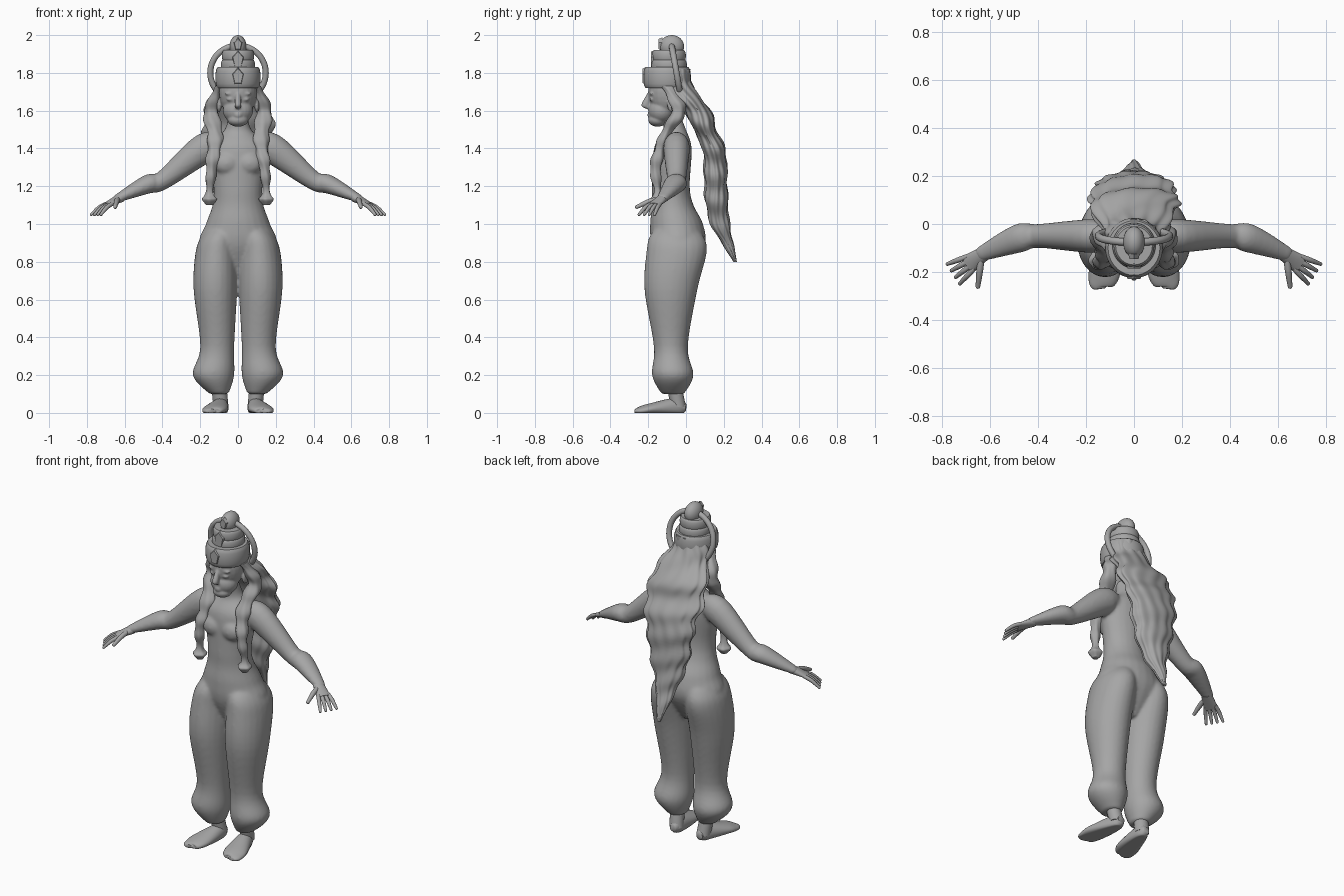
import bpy, bmesh, math
from mathutils import Vector, Matrix

default_cube = bpy.data.objects.get("Cube")
if default_cube:
    bpy.data.objects.remove(default_cube, do_unlink=True)

clay = bpy.data.materials.new("grey_clay")
grey = (.38, .38, .38, 1)
clay.diffuse_color = grey
clay.use_nodes = True
for node in clay.node_tree.nodes:
    if node.type == 'BSDF_PRINCIPLED':
        node.inputs["Base Color"].default_value = grey


def spline(rows, steps):
    """Catmull-Rom interpolation through rows of numbers."""
    result, last = [], len(rows) - 1
    for i in range(last):
        before, start, end, after = rows[max(i - 1, 0)], rows[i], rows[i + 1], rows[min(i + 2, last)]
        for step in range(steps):
            t = step / steps
            result.append([q + t / 2 * (r - p + t * (2 * p - 5 * q + 4 * r - w + t * (3 * (q - r) + w - p)))
                           for p, q, r, w in zip(before, start, end, after)])
    return result + [list(rows[last])]


def sweep(bm, rows, side=1, flat=True, steps=6, sides=24, ripple=None):
    """Skin elliptical rings (x, y, z, radius, radius); flat rings lie level."""
    rows = spline(rows, steps)
    centres = [Vector((row[0] * side, row[1], row[2])) for row in rows]
    rings = []
    for i, row in enumerate(rows):
        first, second = Vector((1, 0, 0)), Vector((0, 1, 0))
        if not flat:
            following = centres[min(i + 1, len(centres) - 1)]
            tangent = (following - centres[max(i - 1, 0)]).normalized()
            upward = Vector((0, 0, 1))
            first = (upward - tangent * upward.dot(tangent)).normalized()
            second = tangent.cross(first)
        ring = []
        for k in range(sides):
            angle = math.tau * k / sides
            factor = ripple(angle, row[2]) if ripple else 1
            offset = first * math.cos(angle) * row[3] + second * math.sin(angle) * row[4]
            point = centres[i] + offset * factor
            point.z = max(point.z, 0)
            ring.append(bm.verts.new(point))
        rings.append(ring)
    for lower, upper in zip(rings, rings[1:]):
        for k in range(sides):
            n = (k + 1) % sides
            bm.faces.new((lower[k], lower[n], upper[n], upper[k]))
    bm.faces.new(rings[0][::-1])
    bm.faces.new(rings[-1])


def blob(bm, centre, radii):
    placing = Matrix.Translation(centre) @ Matrix.Diagonal((*radii, 1))
    bmesh.ops.create_uvsphere(bm, u_segments=24, v_segments=16, radius=1, matrix=placing)


def finger(bm, root, tip, radius, side):
    """A tapered, slightly curled digit with a rounded end."""
    end_radius = radius * .7
    knuckle = (root + tip) / 2 + Vector((0, 0, .008))
    sweep(bm, [(*root, radius, radius), (*knuckle, radius, radius), (*tip, end_radius, end_radius)],
          side, flat=False, sides=12)
    blob(bm, (tip.x * side, tip.y, tip.z), [end_radius] * 3)


def shade(ob, angle):
    bpy.ops.object.select_all(action='DESELECT')
    ob.select_set(True)
    bpy.context.view_layer.objects.active = ob
    bpy.ops.object.shade_smooth_by_angle(angle=math.radians(angle))


def finish(bm, name, voxel=None, angle=60):
    """Turn the mesh into an object, blending overlapping shells if asked."""
    bmesh.ops.recalc_face_normals(bm, faces=bm.faces)
    mesh = bpy.data.meshes.new(name)
    bm.to_mesh(mesh)
    bm.free()
    mesh.materials.append(clay)
    ob = bpy.data.objects.new(name, mesh)
    bpy.context.collection.objects.link(ob)
    shade(ob, angle)
    if voxel:
        blend = ob.modifiers.new("blend", 'REMESH')
        blend.mode = 'VOXEL'
        blend.voxel_size = voxel
        blend.use_smooth_shade = True
        soften = ob.modifiers.new("soften", 'SMOOTH')
        soften.iterations = 8


# Torso, gathered trousers and arms blended into one body
bm = bmesh.new()
sweep(bm, [(0, -.05, .72, .03, .06), (0, -.04, .88, .2, .14), (0, -.05, 1, .17, .14),
           (0, -.07, 1.1, .135, .11), (0, -.08, 1.2, .13, .1), (0, -.07, 1.4, .155, .1),
           (0, -.06, 1.5, .07, .06), (0, -.09, 1.6, .05, .05)])
for side in (-1, 1):
    sweep(bm, [(.1, -.07, .1, .05, .06), (.13, -.07, .2, .11, .11), (.11, -.08, .35, .09, .09),
               (.12, -.08, .65, .115, .14), (.115, -.05, .85, .11, .16), (.1, -.05, .94, .09, .14),
               (.08, -.05, 1, .05, .08)], side)
    sweep(bm, [(.1, -.05, 1.4, .06, .05), (.18, -.05, 1.4, .08, .07), (.4, -.05, 1.23, .05, .05),
               (.48, -.06, 1.21, .05, .06), (.65, -.13, 1.13, .02, .03)], side, flat=False)
    blob(bm, (side * .06, -.14, 1.32), (.07, .05, .06))
finish(bm, "body", voxel=.009)

# Hands: a flat palm with four spread fingers and a thumb
bm = bmesh.new()
wrist = Vector((.62, -.12, 1.14))
ahead = Vector((.75, -.5, -.4))
across = Vector((.5, .8, 0))
droop = Vector((0, 0, -.02))
knuckles = wrist + ahead * .1
for side in (-1, 1):
    sweep(bm, [(*wrist, .025, .03), (*knuckles, .012, .04)], side, flat=False)
    for spread in (-1.5, -.5, .5, 1.5):
        root = knuckles + across * spread * .02 - ahead * .02
        finger(bm, root, root + (ahead + across * spread * .15) * .095 + droop, .011, side)
    finger(bm, wrist + ahead * .02, wrist + Vector((.03, -.14, -.05)), .014, side)
finish(bm, "hands")

# Bare feet, turned slightly outwards
bm = bmesh.new()
for side in (-1, 1):
    sweep(bm, [(.09, 0, .03, .02, .02), (.09, -.05, .03, .05, .04), (.12, -.19, .02, .03, .065),
               (.14, -.25, .01, .02, .05), (.14, -.27, .01, .01, .02)], side, flat=False)
    sweep(bm, [(.09, -.04, .03, .04, .04), (.1, -.06, .13, .04, .04)], side)
finish(bm, "feet")

# Head with nose, lips, eyes and ears
bm = bmesh.new()
blob(bm, (0, -.1, 1.7), (.1, .1, .14))
blob(bm, (0, -.13, 1.6), (.08, .07, .07))
blob(bm, (0, -.15, 1.55), (.055, .05, .035))
sweep(bm, [(0, -.19, 1.7, .01, .01), (0, -.215, 1.63, .018, .022), (0, -.2, 1.61, .01, .01)])
for lip_height in (1.572, 1.583):
    blob(bm, (0, -.19, lip_height), (.022, .015, .007))
for side in (-1, 1):
    blob(bm, (side * .04, -.18, 1.66), (.02, .014, .01))
    blob(bm, (side * .04, -.18, 1.69), (.03, .014, .01))
    blob(bm, (side * .1, -.07, 1.63), (.013, .03, .04))
finish(bm, "head", voxel=.005)


# Long wavy hair falling down the back to a point
def strands(angle, z):
    grooves = math.cos(11 * angle + 2 * math.sin(14 * z))
    waves = math.sin(45 * z + 2 * math.cos(angle))
    return 1 + grooves * .04 + waves * .07


bm = bmesh.new()
sweep(bm, [(0, -.06, 1.82, .09, .08), (0, -.04, 1.72, .12, .08), (0, .06, 1.6, .17, .07),
           (0, .1, 1.5, .18, .06), (0, .15, 1.38, .16, .06), (0, .16, 1.15, .12, .06),
           (0, .18, 1, .07, .05), (0, .22, .9, .04, .03), (0, .26, .8, .01, .01)],
      steps=12, sides=80, ripple=strands)
finish(bm, "back_hair")


# Front tresses gathered into bulges, ending in a tassel
def bulges(angle, z):
    return 1 + .13 * math.sin(62 * z) + .06 * math.cos(5 * angle + 30 * z)


bm = bmesh.new()
for side in (-1, 1):
    sweep(bm, [(.1, -.1, 1.73, .02, .03), (.14, -.04, 1.6, .04, .04), (.12, -.12, 1.45, .04, .03),
               (.14, -.16, 1.3, .03, .03), (.15, -.15, 1.17, .02, .02), (.15, -.15, 1.13, .035, .035),
               (.15, -.15, 1.1, .02, .02)], side, steps=12, ripple=bulges)
finish(bm, "front_tresses")

# Tiered crown: two rounded bands under a domed knob
bm = bmesh.new()
for y, bottom, top, radius in ((-.1, 1.72, 1.83, .12), (-.09, 1.81, 1.87, .09), (-.09, 1.86, 1.92, .085)):
    outline = [(t, .9 + .1 * math.sin(math.pi * t) ** .5) for t in (i / 10 for i in range(11))]
    sweep(bm, [(0, y, bottom + (top - bottom) * t, radius * swell, radius * swell * 1.05)
               for t, swell in outline], steps=1, sides=36)
blob(bm, (0, -.075, 1.94), (.045, .065, .06))
finish(bm, "crown", angle=35)

# Pointed plaques on the front of each tier
bm = bmesh.new()
upright = Matrix.Rotation(math.radians(90), 4, 'X')
for y, z, size in ((-.22, 1.78, .035), (-.175, 1.87, .035), (-.135, 1.95, .025)):
    placing = Matrix.Translation((0, y, z)) @ Matrix.Diagonal((1, 1, 1.5, 1)) @ upright
    bmesh.ops.create_cone(bm, cap_ends=True, segments=5, radius1=size, radius2=size * .8,
                          depth=.02, matrix=placing)
finish(bm, "crown_plaques", angle=20)

# Hoop around the crown, leaning forward
bpy.ops.mesh.primitive_torus_add(major_radius=.147, minor_radius=.016, major_segments=48, minor_segments=12,
                                 location=(0, -.05, 1.8), rotation=(math.radians(100), 0, 0))
hoop = bpy.context.object
hoop.name = "crown_hoop"
hoop.data.materials.append(clay)
shade(hoop, 60)
